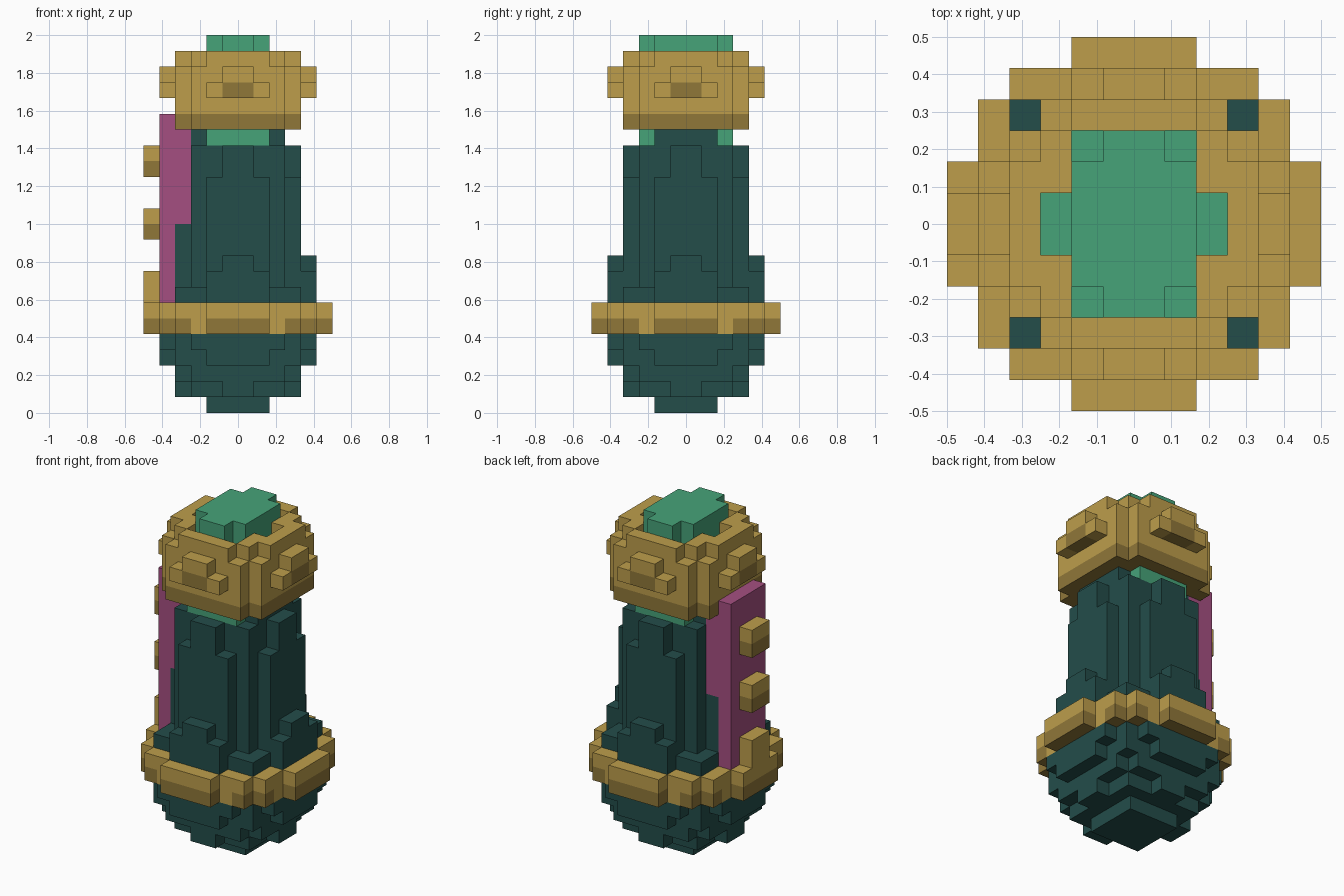
import bpy, bmesh
from mathutils import Vector

if "Cube" in bpy.data.objects:
    bpy.data.objects.remove(bpy.data.objects["Cube"], do_unlink=True)

U = 1 / 12  # size of one block


def linear(c):
    c /= 255
    return c / 12.92 if c <= 0.04045 else ((c + 0.055) / 1.055) ** 2.4


def material(name, *rgb):
    m = bpy.data.materials.new(name)
    m.use_nodes = True
    col = (*[linear(c) for c in rgb], 1)
    m.diffuse_color = col
    bsdf = m.node_tree.nodes["Principled BSDF"]
    bsdf.inputs["Base Color"].default_value = col
    bsdf.inputs["Roughness"].default_value = 0.8
    return m


MATS = {
    "teal": material("dark_teal", 35, 77, 74),
    "gold": material("gold", 189, 158, 75),
    "shade": material("dark_gold", 144, 119, 57),
    "mint": material("mint_green", 70, 163, 121),
    "pink": material("magenta", 165, 79, 129),
}

cells = {}  # (x, y, z) -> (part, colour)


def box(part, color, x0, x1, y0, y1, z0, z1):
    for x in range(x0, x1):
        for y in range(y0, y1):
            for z in range(z0, z1):
                cells[x, y, z] = (part, color)


def cross(part, color, z0, z1, *halves):
    """Union of rectangles (half width, half depth), each mirrored in x = y."""
    for a, b in halves:
        for p, q in ((a, b), (b, a)):
            box(part, color, -p, p, -q, q, z0, z1)


def sides(part, color, half, inner, outer, z0, z1):
    """The same block on all four sides."""
    for lo, hi in ((inner, outer), (-outer, -inner)):
        box(part, color, -half, half, lo, hi, z0, z1)
        box(part, color, lo, hi, -half, half, z0, z1)


# Rounded base
cross("base", "teal", 0, 1, (2, 2))
cross("base", "teal", 1, 2, (1, 4), (3, 3))
cross("base", "teal", 2, 3, (3, 4))
cross("base", "teal", 3, 4, (2, 5), (4, 4))
cross("base", "teal", 4, 5, (3, 5), (4, 4))

# Belt, with a darker lower half broken by lighter gaps
cross("belt", "gold", 5, 7, (2, 6), (4, 5))
for (x, y, z), (part, color) in list(cells.items()):
    ax, ay = (int(abs(v + 0.5)) for v in (x, y))
    if part == "belt" and z == 5 and sorted((ax, ay)) != [2, 4]:
        cells[x, y, z] = (part, "shade")

# Tapering body
cross("body", "teal", 7, 8, (4, 4))
cross("body", "teal", 8, 15, (2, 4), (3, 3))
cross("body", "teal", 15, 17, (1, 4), (3, 3))
sides("body", "teal", 2, 4, 5, 7, 9)
sides("body", "teal", 1, 4, 5, 9, 10)

# Neck and the green core that runs up through the cap
box("neck", "teal", -3, 3, -2, 2, 17, 18)
box("core", "mint", -2, 2, -3, 3, 17, 18)

# Cap ring with a dark rim, and a stepped knob on each side
cross("cap", "shade", 18, 19, (3, 4))
cross("cap", "gold", 19, 22, (3, 4))
cross("cap", "gold", 22, 23, (2, 4), (3, 3))
sides("knob", "gold", 2, 4, 5, 20, 21)
sides("knob", "shade", 1, 4, 5, 20, 21)
sides("knob", "gold", 1, 4, 5, 21, 22)

# Hollow cap with the core inside
for x in range(-3, 3):
    for y in range(-3, 3):
        if -2 <= x < 2 or -1 <= y < 1:
            for z in range(21, 23):
                cells.pop((x, y, z), None)
box("core", "mint", -2, 2, -3, 3, 18, 21)
box("core", "mint", -3, 3, -1, 1, 18, 21)
box("core", "mint", -2, 2, -2, 2, 21, 24)
box("core", "mint", -1, 1, -3, 3, 21, 24)

# Strip down one side with three studs
box("side_strip", "pink", -5, -4, -2, 2, 7, 19)
box("side_strip", "pink", -4, -3, -2, 2, 12, 18)
for z in (7, 11, 15):
    box("stud", "gold" if z == 7 else "shade", -6, -5, -1, 1, z, z + 1)
    box("stud", "gold", -6, -5, -1, 1, z + 1, z + 2)


def build(part):
    """Mesh of the exposed block faces of one part, merged into flat panels."""
    names = sorted({c for p, c in cells.values() if p == part})
    bm = bmesh.new()
    verts = {}
    for cell, (p, color) in cells.items():
        if p != part:
            continue
        for axis in range(3):
            for s in (0, 1):
                near = list(cell)
                near[axis] += 2 * s - 1
                if tuple(near) in cells:
                    continue
                loop = []
                for da, db in ((0, 0), (1, 0), (1, 1), (0, 1)):
                    v = list(cell)
                    v[axis] += s
                    v[(axis + 1) % 3] += da
                    v[(axis + 2) % 3] += db
                    key = tuple(v)
                    if key not in verts:
                        verts[key] = bm.verts.new(Vector(key) * U)
                    loop.append(verts[key])
                face = bm.faces.new(loop if s else loop[::-1])
                face.material_index = names.index(color)
    bmesh.ops.dissolve_limit(bm, angle_limit=0.01, verts=bm.verts[:],
                             edges=bm.edges[:], delimit={"MATERIAL"})
    mesh = bpy.data.meshes.new(part)
    bm.to_mesh(mesh)
    bm.free()
    for n in names:
        mesh.materials.append(MATS[n])
    bpy.context.collection.objects.link(bpy.data.objects.new(part, mesh))


for part in sorted({p for p, c in cells.values()}):
    build(part)
